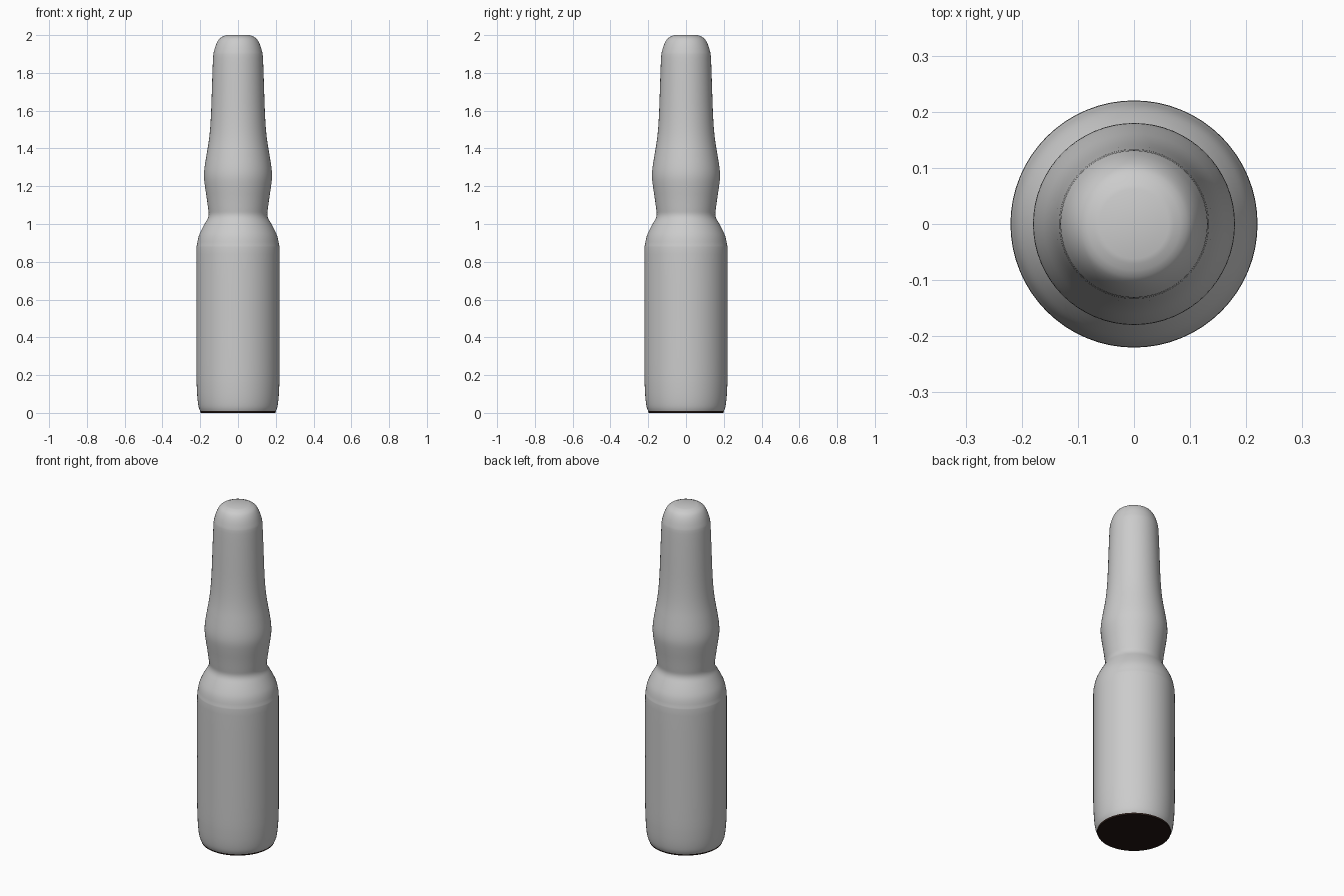
import bpy, bmesh, math
from mathutils import Vector

cube = bpy.data.objects.get("Cube")
if cube:
    bpy.data.objects.remove(cube, do_unlink=True)

SIDES = 64
STEPS = 3


def material(name, color):
    mat = bpy.data.materials.new(name)
    mat.use_nodes = True
    mat.diffuse_color = color
    mat.node_tree.nodes["Principled BSDF"].inputs["Base Color"].default_value = color
    return mat


def smooth_path(points):
    """Catmull-Rom curve through (radius, height) points."""
    pts = [Vector(p) for p in points]
    pts = [pts[0]] + pts + [pts[-1]]
    path = []
    for a, b, c, d in zip(pts, pts[1:], pts[2:], pts[3:]):
        for i in range(STEPS):
            t = i / STEPS
            path.append(0.5 * (2 * b + (c - a) * t + (2 * a - 5 * b + 4 * c - d) * t**2
                               + (3 * b - a - 3 * c + d) * t**3))
    return path + [pts[-1]]


def lathe(name, path, mat):
    """Revolve a profile around z and close both ends with flat caps."""
    bm = bmesh.new()
    rings = []
    for r, z in path:
        rings.append([bm.verts.new((r * math.cos(k * math.tau / SIDES),
                                    r * math.sin(k * math.tau / SIDES), z))
                      for k in range(SIDES)])
    for low, high in zip(rings, rings[1:]):
        for k in range(SIDES):
            n = (k + 1) % SIDES
            bm.faces.new((low[k], low[n], high[n], high[k]))
    bm.faces.new(rings[0][::-1])
    bm.faces.new(rings[-1])
    mesh = bpy.data.meshes.new(name)
    bm.to_mesh(mesh)
    bm.free()
    mesh.materials.append(mat)
    obj = bpy.data.objects.new(name, mesh)
    bpy.context.collection.objects.link(obj)
    bpy.ops.object.select_all(action="DESELECT")
    obj.select_set(True)
    bpy.context.view_layer.objects.active = obj
    bpy.ops.object.shade_smooth_by_angle(angle=math.radians(40))
    return obj


glass = material("grey glass", (0.6, 0.6, 0.6, 1))
dark = material("dark brown", (0.016, 0.008, 0.006, 1))

# Body, waist, bulb and tapered tip as one continuous glass profile
profile = [
    (0.2, 0.009), (0.208, 0.03), (0.214, 0.07), (0.218, 0.13), (0.22, 0.22),
    (0.22, 0.5), (0.22, 0.84), (0.217, 0.89), (0.208, 0.935), (0.192, 0.972),
    (0.174, 1.005), (0.16, 1.03), (0.155, 1.052), (0.158, 1.08), (0.166, 1.14),
    (0.175, 1.2), (0.18, 1.25), (0.177, 1.3), (0.166, 1.37), (0.156, 1.43),
    (0.148, 1.5), (0.142, 1.6), (0.137, 1.75), (0.132, 1.88), (0.127, 1.915),
    (0.114, 1.955), (0.094, 1.985), (0.062, 2.0),
]
lathe("ampoule_body", smooth_path(profile), glass)

# Dark base plate
lathe("base_disc", [(0.197, 0.0), (0.2, 0.009)], dark)
